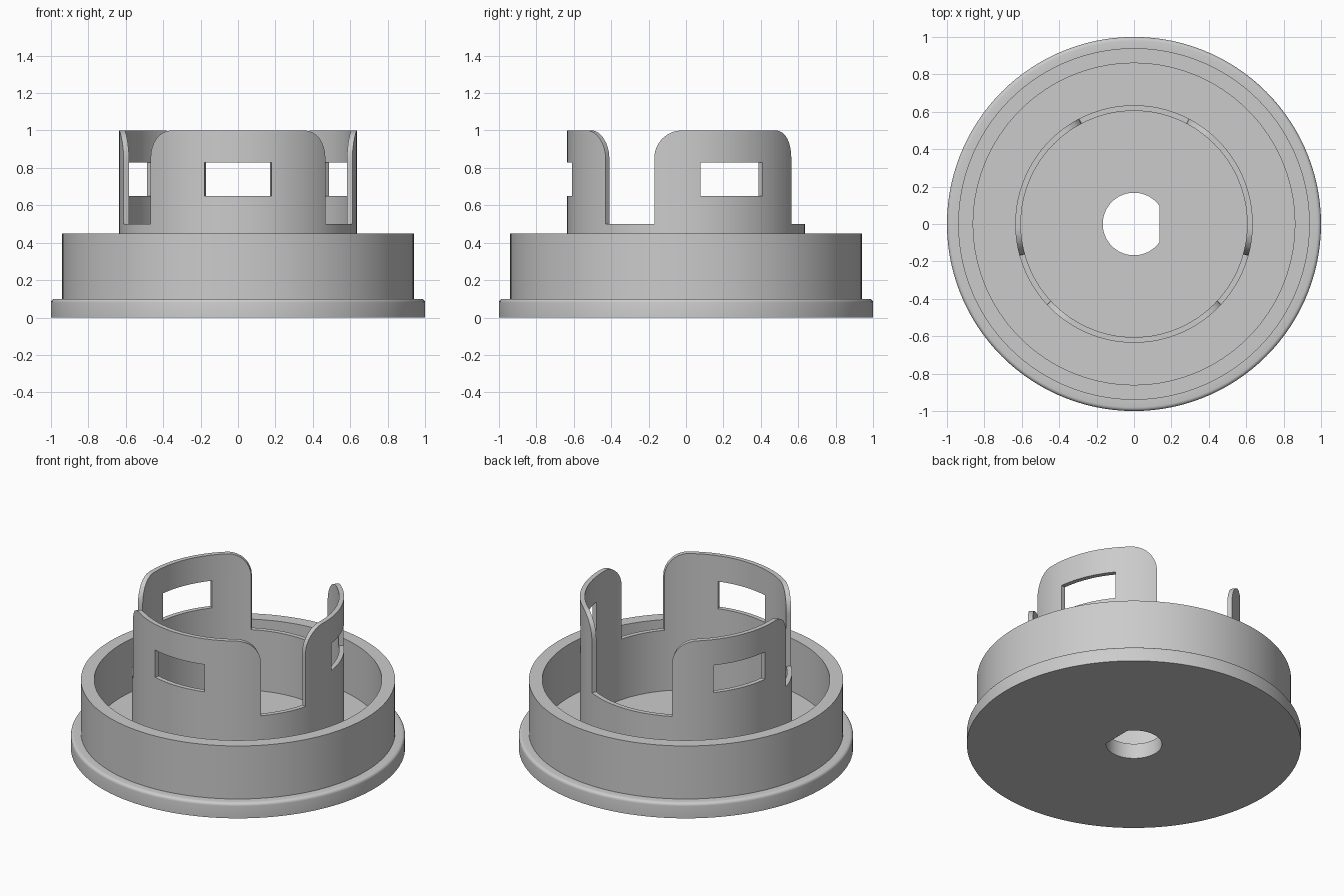
import bpy, bmesh
from math import sin, cos, pi, radians, degrees

if "Cube" in bpy.data.objects:
    bpy.data.objects.remove(bpy.data.objects["Cube"])

grey = bpy.data.materials.new("plain grey")
grey.use_nodes = True
COLOUR = (0.6, 0.6, 0.6, 1)
grey.diffuse_color = COLOUR
grey.node_tree.nodes["Principled BSDF"].inputs["Base Color"].default_value = COLOUR


def finish(bm, name):
    """Turn a bmesh into a smooth object with sharp edges kept."""
    bmesh.ops.recalc_face_normals(bm, faces=bm.faces)
    mesh = bpy.data.meshes.new(name)
    bm.to_mesh(mesh)
    bm.free()
    mesh.materials.append(grey)
    obj = bpy.data.objects.new(name, mesh)
    bpy.context.collection.objects.link(obj)
    bpy.ops.object.select_all(action='DESELECT')
    obj.select_set(True)
    bpy.context.view_layer.objects.active = obj
    bpy.ops.object.shade_smooth_by_angle(angle=radians(30))
    return obj


# Flanged cup: one closed profile turned round a shaft hole with one flat side
SEGMENTS = 120
HOLE, FLAT = 0.167, 0.167 * cos(radians(36))
FILLET = 0.02
rounded = [(1 - FILLET + FILLET * cos(t * pi / 8), 0.1 - FILLET + FILLET * sin(t * pi / 8))
           for t in range(5)]
profile = [(None, 0), (1, 0)] + rounded + [
    (0.94, 0.1), (0.94, 0.45), (0.86, 0.45), (0.86, 0.1), (None, 0.1)]

bm = bmesh.new()
rings = []
for s in range(SEGMENTS):
    a = 2 * pi * s / SEGMENTS
    hole = min(HOLE, FLAT / cos(a)) if cos(a) > 0.5 else HOLE
    rings.append([bm.verts.new(((r or hole) * cos(a), (r or hole) * sin(a), z))
                  for r, z in profile])
for s in range(SEGMENTS):
    one, two = rings[s], rings[(s + 1) % SEGMENTS]
    for k in range(len(profile)):
        n = (k + 1) % len(profile)
        bm.faces.new((one[k], two[k], two[n], one[n]))
finish(bm, "flanged_cup")

# Clip ring: thin collar with three upright tabs, each with a window
OUTER, INNER = 0.635, 0.605
COLLAR, TOP, CORNER = 0.5, 1.0, 0.15
LOW, HIGH = 0.65, 0.83
WINDOW = 16.5
corner_angle = degrees(CORNER / OUTER)
tabs = [(-15.5, 62.5), (117.5, 195.5), (222.6, 317.4 - 0.0)]

# Angles at which the wall is divided, including tab ends, corners and windows
cuts = {float(a) for a in range(-18, 342, 3)}
for start, end in tabs:
    mid = (start + end) / 2
    cuts |= {mid - WINDOW, mid + WINDOW, start, end}
    for t in range(1, 9):
        inset = corner_angle * (1 - cos(t * pi / 16))
        cuts |= {start + inset, end - inset}
cuts = sorted(round(a, 4) for a in cuts)
cuts = [a for i, a in enumerate(cuts) if i == 0 or a - cuts[i - 1] > 0.01]


def tab_top(a, start, end):
    """Height of a tab at angle a, with rounded upper corners."""
    d = max(0, min(1, min(a - start, end - a) / corner_angle))
    return TOP - CORNER + CORNER * (1 - (1 - d) ** 2) ** 0.5


bm = bmesh.new()


def point(a, z):
    return bm.verts.new((OUTER * cos(radians(a)), OUTER * sin(radians(a)), z))


for a, b in zip(cuts, cuts[1:] + [cuts[0] + 360]):
    middle = (a + b) / 2
    spans = [((0.09, 0.09), (COLLAR, COLLAR))]
    for start, end in tabs:
        if start < middle < end:
            in_window = abs(middle - (start + end) / 2) < WINDOW
            spans.append(((COLLAR, COLLAR), (LOW, LOW)))
            if not in_window:
                spans.append(((LOW, LOW), (HIGH, HIGH)))
            spans.append(((HIGH, HIGH), (tab_top(a, start, end), tab_top(b, start, end))))
    for (la, lb), (ha, hb) in spans:
        bm.faces.new((point(a, la), point(b, lb), point(b, hb), point(a, ha)))
bmesh.ops.remove_doubles(bm, verts=bm.verts, dist=0.0002)

# Thicken the wall inwards
wall = bmesh.ops.extrude_face_region(bm, geom=bm.faces[:], use_keep_orig=True)
for v in wall["geom"]:
    if isinstance(v, bmesh.types.BMVert):
        v.co.x *= INNER / OUTER
        v.co.y *= INNER / OUTER
finish(bm, "clip_ring")
